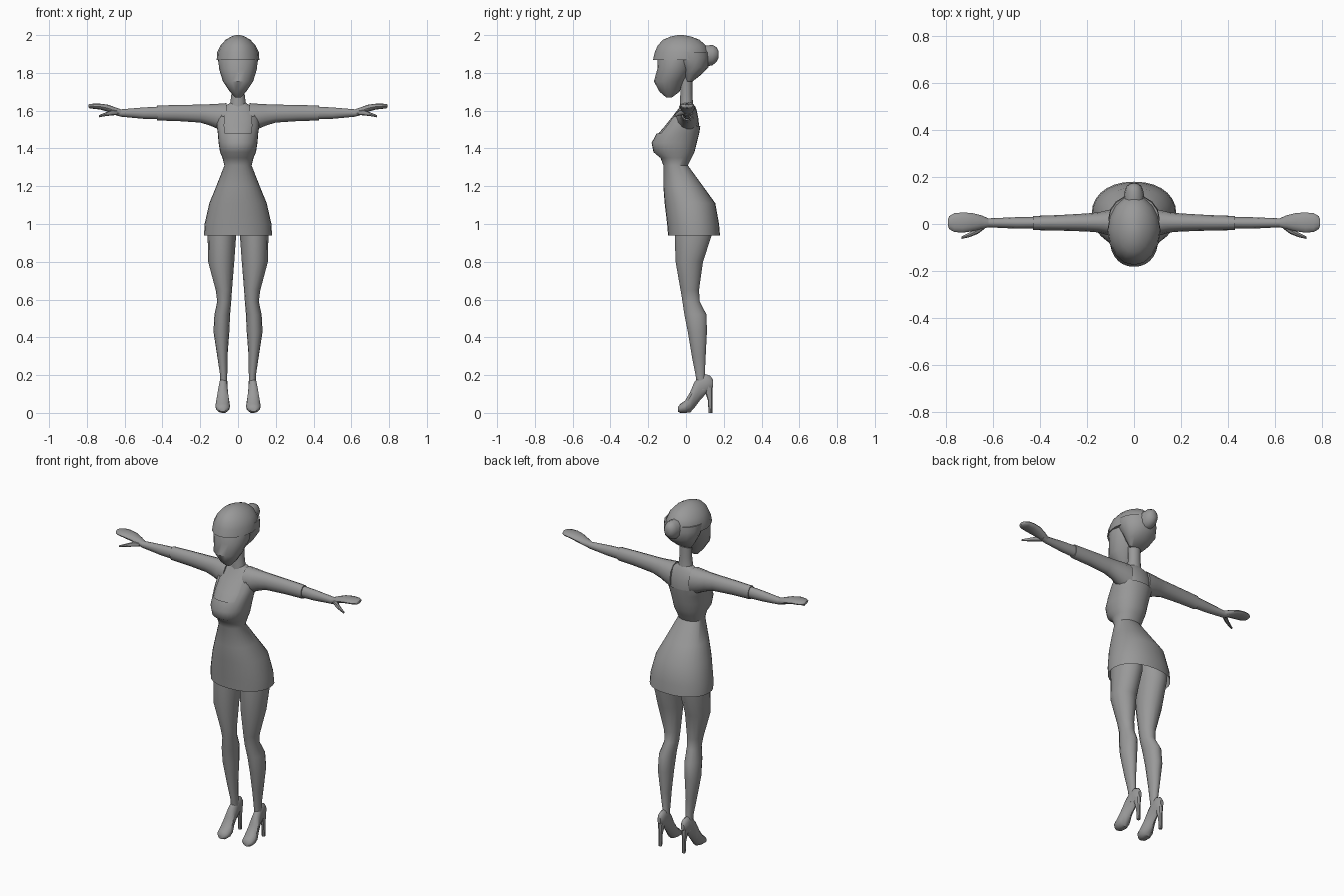
import bpy, bmesh, math

grey = bpy.data.materials.new("plain_grey")
grey.diffuse_color = (0.32, 0.32, 0.32, 1)


def loft(name, axis, rings, n=16, p=1.0, caps=(True, True), mirror=False, cut=None):
    """Skin elliptical rings (pos, lo1, hi1, lo2, hi2) along an axis."""
    bm = bmesh.new()
    loops = []
    for t, a0, a1, b0, b1 in rings:
        loop = []
        for i in range(n):
            ang = 2 * math.pi * i / n
            c, s = math.cos(ang), math.sin(ang)
            a = (a0 + a1) / 2 + (a1 - a0) / 2 * math.copysign(abs(c) ** p, c)
            b = (b0 + b1) / 2 + (b1 - b0) / 2 * math.copysign(abs(s) ** p, s)
            co = {'X': (t, a, b), 'Y': (a, t, b), 'Z': (a, b, t)}[axis]
            loop.append(bm.verts.new(co))
        loops.append(loop)
    for l0, l1 in zip(loops, loops[1:]):
        for i in range(n):
            j = (i + 1) % n
            bm.faces.new((l0[i], l0[j], l1[j], l1[i]))
    if caps[0]:
        bm.faces.new(loops[0][::-1])
    if caps[1]:
        bm.faces.new(loops[-1])
    bmesh.ops.recalc_face_normals(bm, faces=bm.faces[:])
    if cut:
        gone = [f for f in bm.faces if cut(f.calc_center_median())]
        bmesh.ops.delete(bm, geom=gone, context='FACES')
    mesh = bpy.data.meshes.new(name)
    bm.to_mesh(mesh)
    bm.free()
    mesh.materials.append(grey)
    ob = bpy.data.objects.new(name, mesh)
    bpy.context.collection.objects.link(ob)
    bpy.ops.object.select_all(action='DESELECT')
    ob.select_set(True)
    bpy.context.view_layer.objects.active = ob
    bpy.ops.object.shade_smooth_by_angle(angle=math.radians(40))
    if mirror:
        ob.modifiers.new("mirror", 'MIRROR')
    return ob


def centred(rows):
    """Rows (z, half width, y front, y back) to rings about x = 0."""
    return [(z, -w, w, f, b) for z, w, f, b in rows]


# dress: skirt, waist, bust and shoulders, with a low neckline front and back
skirt = [(0.94, .18, -.095, .18), (1.0, .177, -.10, .175), (1.11, .152, -.113, .155),
         (1.2, .115, -.12, .09), (1.31, .072, -.12, .01)]
upper = [(1.35, .082, -.135, .03), (1.38, .095, -.172, .045), (1.43, .103, -.182, .057),
         (1.48, .107, -.155, .07), (1.52, .113, -.12, .076), (1.57, .11, -.08, .07),
         (1.62, .09, -.042, .058), (1.645, .045, -.03, .04)]
loft("dress", 'Z', centred(skirt + upper), n=28, p=.92, caps=(False, False),
     cut=lambda c: abs(c.x) < .078 and c.z > (1.48 if c.y < 0 else 1.53))

# bare chest and upper back, just inside the dress
chest = [(z - .003, w - .006, f + .007, b - .006) for z, w, f, b in upper[2:]]
loft("chest", 'Z', centred(chest), n=28, p=.92)
loft("neck", 'Z', centred([(1.58, .05, -.035, .045), (1.65, .04, -.032, .036),
                           (1.69, .035, -.03, .034), (1.78, .036, -.03, .034)]), n=12)

# face
loft("face", 'Z', centred([
    (1.67, .015, -.105, -.075), (1.70, .043, -.14, -.035), (1.755, .08, -.17, -.01),
    (1.82, .10, -.152, .03), (1.88, .105, -.15, .04), (1.93, .09, -.12, .04)]), n=16)

# hair: cap with fringe, swept back, and bun
loft("hair_cap", 'Z', centred([
    (1.868, .113, -.175, .12), (1.91, .11, -.165, .122), (1.945, .093, -.15, .105),
    (1.975, .066, -.122, .072), (1.993, .035, -.08, .025), (2.0, .012, -.045, -.015)]),
    n=16, p=1.03)
loft("hair_back", 'Z', centred([
    (1.755, .045, .0, .035), (1.79, .075, -.015, .08), (1.83, .098, -.035, .118),
    (1.88, .109, -.075, .125), (1.91, .108, -.09, .122)]), n=16)
loft("hair_bun", 'Y', [(.07, -.05, .05, 1.83, 1.945), (.11, -.044, .044, 1.835, 1.945),
                       (.14, -.04, .04, 1.84, 1.948), (.163, -.03, .03, 1.86, 1.935),
                       (.173, -.013, .013, 1.88, 1.915)], n=12)

# arms: sleeve, bare forearm, hand and thumb
loft("sleeve", 'X', [
    (.06, -.055, .065, 1.48, 1.64), (.11, -.048, .06, 1.505, 1.636),
    (.15, -.036, .05, 1.522, 1.634), (.2, -.032, .045, 1.537, 1.632),
    (.32, -.028, .038, 1.545, 1.63), (.43, -.026, .034, 1.548, 1.627)], n=12, mirror=True)
loft("forearm", 'X', [
    (.41, -.02, .03, 1.554, 1.622), (.5, -.02, .029, 1.557, 1.617),
    (.62, -.014, .024, 1.568, 1.607), (.65, -.018, .03, 1.577, 1.612)], n=12, mirror=True)
loft("hand", 'X', [
    (.62, -.014, .024, 1.57, 1.607), (.65, -.022, .037, 1.58, 1.618),
    (.69, -.031, .047, 1.595, 1.632), (.73, -.037, .049, 1.606, 1.637),
    (.765, -.034, .046, 1.61, 1.637), (.786, -.022, .034, 1.612, 1.635),
    (.792, -.008, .02, 1.617, 1.632)], n=12, mirror=True)
loft("thumb", 'X', [
    (.635, -.02, .005, 1.578, 1.602), (.665, -.042, -.012, 1.575, 1.604),
    (.70, -.056, -.036, 1.571, 1.591), (.735, -.064, -.054, 1.565, 1.577)],
    n=8, mirror=True)

# legs
loft("leg", 'Z', [
    (.12, .057, .098, .06, .115), (.2, .057, .095, .05, .10), (.3, .056, .11, .03, .105),
    (.43, .046, .13, .008, .112), (.52, .042, .125, -.01, .11), (.59, .036, .11, -.02, .074),
    (.65, .032, .118, -.03, .07), (.8, .02, .158, -.057, .092), (.94, .01, .161, -.062, .138),
    (1.02, .008, .158, -.065, .14)], n=14, mirror=True)

# high heeled shoes
loft("shoe", 'Y', [
    (-.043, .065, .10, .006, .03), (-.03, .048, .115, .0, .048), (-.005, .042, .12, .0, .065),
    (.022, .045, .117, .002, .11), (.045, .052, .108, .028, .165), (.075, .055, .1, .068, .2),
    (.105, .055, .098, .1, .205), (.13, .058, .095, .118, .195),
    (.143, .066, .087, .135, .175)], n=12, mirror=True)
loft("shoe_heel", 'Z', [
    (.0, .067, .087, .12, .139), (.07, .066, .088, .115, .139), (.12, .06, .094, .098, .141),
    (.16, .058, .096, .09, .142)], n=8, mirror=True)
